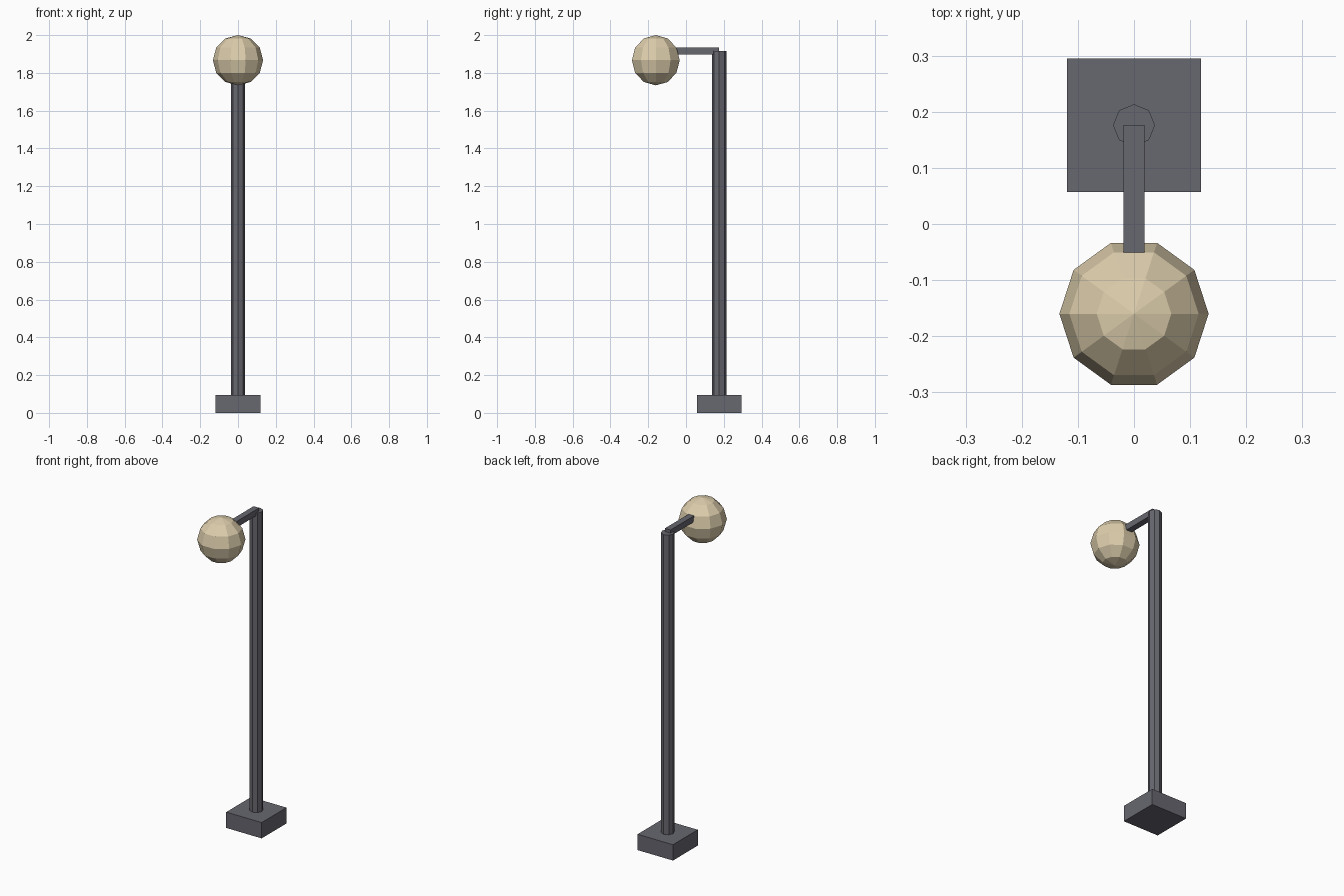
import bpy, math

if "Cube" in bpy.data.objects:
    bpy.data.objects.remove(bpy.data.objects["Cube"])

def material(name, rgb):
    m = bpy.data.materials.new(name)
    m.diffuse_color = (*rgb, 1)
    m.use_nodes = True
    m.node_tree.nodes["Principled BSDF"].inputs["Base Color"].default_value = m.diffuse_color
    return m

metal = material("dark_grey_metal", (0.135, 0.135, 0.16))
glass = material("warm_cream_glass", (0.72, 0.61, 0.41))

POST_Y = 0.176
LAMP_Y, LAMP_Z, LAMP_R = -0.16, 1.867, 0.133

def finish(name, mat):
    ob = bpy.context.object
    ob.name = name
    bpy.ops.object.transform_apply(location=False, rotation=True, scale=True)
    ob.data.materials.append(mat)

def box(name, lo, hi, mat):
    bpy.ops.mesh.primitive_cube_add(size=1, location=[(a + b) / 2 for a, b in zip(lo, hi)])
    bpy.context.object.scale = [b - a for a, b in zip(lo, hi)]
    finish(name, mat)

# Square foot
box("base", (-0.119, POST_Y - 0.119, 0), (0.119, POST_Y + 0.119, 0.096), metal)

# Eight-sided post
bpy.ops.mesh.primitive_cylinder_add(vertices=8, radius=0.0375, depth=1.825,
                                    location=(0, POST_Y, 0.09 + 1.825 / 2))
finish("post", metal)

# Arm reaching forward into the globe
box("arm", (-0.0187, LAMP_Y, 1.897), (0.0187, POST_Y, 1.934), metal)

# Faceted lamp globe, with a corner pointing to the front and back
bpy.ops.mesh.primitive_uv_sphere_add(segments=10, ring_count=6, radius=LAMP_R,
                                     location=(0, LAMP_Y, LAMP_Z),
                                     rotation=(0, 0, math.pi / 2))
# Blender places a sphere corner on +x, so a quarter turn puts it on the y axis
finish("lamp_globe", glass)
